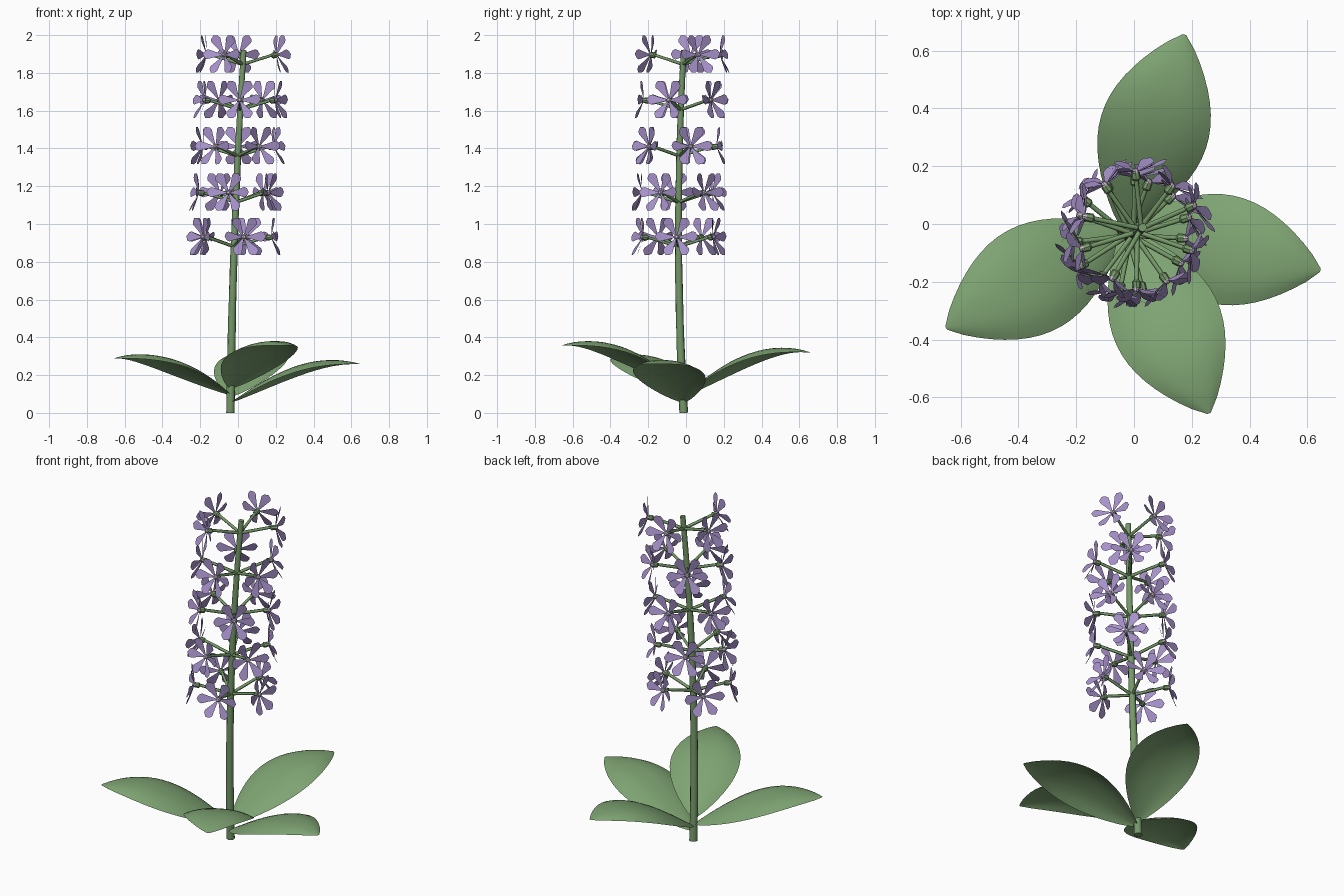
import bpy, bmesh, math
from mathutils import Vector, Matrix

if "Cube" in bpy.data.objects:
    bpy.data.objects.remove(bpy.data.objects["Cube"])


def material(name, rgb):
    m = bpy.data.materials.new(name)
    m.use_nodes = True
    m.diffuse_color = (*rgb, 1)
    m.node_tree.nodes["Principled BSDF"].inputs["Base Color"].default_value = (*rgb, 1)
    return m


LEAF = material("leaf green", (0.21, 0.37, 0.17))
STEM = material("stem green", (0.18, 0.32, 0.14))
PETAL = material("petal lilac", (0.39, 0.29, 0.60))
HEART = material("flower heart pale", (0.58, 0.52, 0.61))


def finish(bm, name, mats, smooth=True):
    me = bpy.data.meshes.new(name)
    for f in bm.faces:
        f.smooth = smooth and len(f.verts) == 4
    bm.to_mesh(me)
    bm.free()
    for m in mats:
        me.materials.append(m)
    return me


def place(me, name, matrix=Matrix()):
    ob = bpy.data.objects.new(name, me)
    ob.matrix_world = matrix
    bpy.context.collection.objects.link(ob)


def tube(bm, path, radii, sides):
    """Rings around a path, joined and capped."""
    rings = []
    for i, p in enumerate(path):
        d = path[min(i + 1, len(path) - 1)] - path[max(i - 1, 0)]
        q = d.to_track_quat('Z', 'Y')
        rings.append([bm.verts.new(p + q @ Vector((radii[i] * math.cos(a), radii[i] * math.sin(a), 0)))
                      for a in (math.tau * k / sides for k in range(sides))])
    faces = []
    for r, s in zip(rings, rings[1:]):
        for k in range(sides):
            j = (k + 1) % sides
            faces.append(bm.faces.new((r[k], r[j], s[j], s[k])))
    faces.append(bm.faces.new(rings[0][::-1]))
    faces.append(bm.faces.new(rings[-1]))
    return faces


# Gently bowed stem
def stem_at(z):
    t = z / 1.92
    return Vector((-0.04 + 0.02 * t + 0.05 * t * t, -0.012 - 0.11 * t * (1 - t), z))


bm = bmesh.new()
N = 12
tube(bm, [stem_at(1.92 * i / N) for i in range(N + 1)],
     [0.023 - 0.008 * i / N for i in range(N + 1)], 10)
place(finish(bm, "stem", [STEM]), "stem")


# Broad arching leaves, rims curling down
def leaf(name, tip, z0, rise):
    base = stem_at(z0)
    axis = Vector((tip[0] - base.x, tip[1] - base.y, 0))
    side = Vector((-axis.y, axis.x, 0)).normalized()
    bm = bmesh.new()
    rows, cols = 18, 10
    grid = []
    for i in range(rows + 1):
        t = i / rows
        half = 0.006 + 0.184 * max(0, math.sin(math.pi * t ** 1.02)) ** 0.85
        row = []
        for j in range(cols + 1):
            s = 2 * j / cols - 1
            p = base + axis * t + side * half * s
            p.z += rise * math.sin(2 * t) - 0.22 * half * abs(s) ** 2.5
            row.append(bm.verts.new(p))
        grid.append(row)
    for a, b in zip(grid, grid[1:]):
        for j in range(cols):
            bm.faces.new((a[j], b[j], b[j + 1], a[j + 1]))
    place(finish(bm, name, [LEAF]), name)


leaf("left_leaf", (0.645, -0.16), 0.055, 0.225)
leaf("front_leaf", (0.26, -0.655), 0.13, 0.25)
leaf("right_leaf", (-0.65, -0.36), 0.095, 0.215)
leaf("back_leaf", (0.175, 0.655), 0.085, 0.26)

# One six-petalled flower cupped towards local +x, with a green cup behind it
bm = bmesh.new()
outline = [(0.01, 0.004), (0.05, 0.015), (0.088, 0.027), (0.102, 0.021)]


def cup(r):
    return 0.004 + 0.03 * (r / 0.11) ** 1.2


for k in range(6):
    turn = Matrix.Rotation(k * math.pi / 3, 3, 'X')
    rows = [[bm.verts.new(turn @ Vector((cup(r) + 0.15 * s * w, r, s * w))) for s in (-1, 0, 1)]
            for r, w in outline]
    for a, b in zip(rows, rows[1:]):
        for j in range(2):
            bm.faces.new((a[j], b[j], b[j + 1], a[j + 1]))
    point = bm.verts.new(turn @ Vector((cup(0.114), 0.114, 0)))
    for j in range(2):
        bm.faces.new((rows[-1][j], point, rows[-1][j + 1]))
for f in tube(bm, [Vector((x, 0, 0)) for x in (-0.026, -0.02, 0.002)], [0.010, 0.016, 0.015], 8):
    f.material_index = 1
for f in tube(bm, [Vector((x, 0, 0)) for x in (0.0, 0.01, 0.016)], [0.013, 0.012, 0.007], 8):
    f.material_index = 2
flower_mesh = finish(bm, "flower", [PETAL, STEM, HEART], smooth=False)

# Whorls of slightly upturned flowers on slender stalks: height, first angle, count
whorls = [(0.93, -75, 5), (1.165, -101, 5), (1.41, -55, 5), (1.655, -91, 5), (1.895, 24, 4)]
upturn = Matrix.Rotation(math.radians(-8), 4, 'Y')
for w, (z, first, count) in enumerate(whorls, 1):
    root = stem_at(z - 0.05)
    for k in range(count):
        a = math.radians(first + 72 * k)
        out = Vector((math.cos(a), math.sin(a), 0))
        centre = Vector((root.x, root.y, z)) + out * 0.193
        label = f"{w}_{k + 1}"
        bm = bmesh.new()
        tube(bm, [root, centre - out * 0.02], [0.009, 0.008], 6)
        place(finish(bm, "stalk_" + label, [STEM]), "stalk_" + label)
        place(flower_mesh, "flower_" + label,
              Matrix.Translation(centre) @ Matrix.Rotation(a, 4, 'Z') @ upturn)
